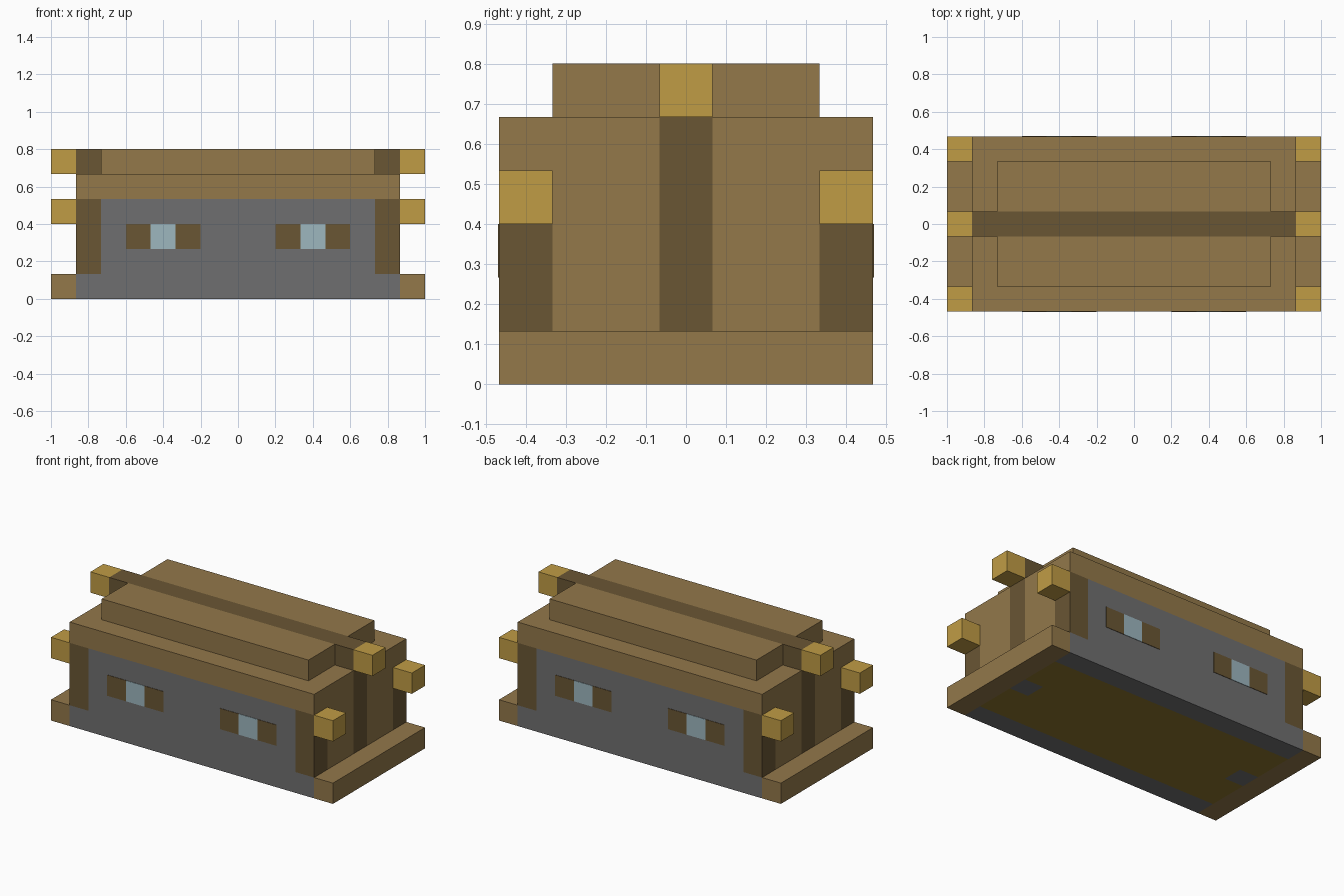
import bpy
import bmesh

if "Cube" in bpy.data.objects:
    bpy.data.objects.remove(bpy.data.objects["Cube"], do_unlink=True)

U = 2 / 15  # edge of one building block


def srgb(r, g, b):
    def lin(c):
        c /= 255
        return c / 12.92 if c <= 0.04045 else ((c + 0.055) / 1.055) ** 2.4
    return (lin(r), lin(g), lin(b), 1)


def material(name, rgb):
    m = bpy.data.materials.new(name)
    m.use_nodes = True
    m.diffuse_color = srgb(*rgb)
    bsdf = next(n for n in m.node_tree.nodes if n.type == 'BSDF_PRINCIPLED')
    bsdf.inputs["Base Color"].default_value = m.diffuse_color
    return m


tan = material("tan wood", (147, 120, 74))
dark = material("dark timber", (106, 86, 52))
gold = material("golden beam end", (192, 156, 69))
stone = material("grey stone", (111, 111, 112))
glass = material("pale blue glass", (158, 183, 191))
olive = material("olive floor", (142, 118, 46))


def block(name, mat, x, y, z, mirror=""):
    """Box from (min, max) ranges in block units, mirrored across the named axes."""
    mesh = bpy.data.meshes.new(name)
    bm = bmesh.new()
    bmesh.ops.create_cube(bm, size=1)
    for v in bm.verts:
        v.co = [r[0] * U if c < 0 else r[1] * U for c, r in zip(v.co, (x, y, z))]
    bm.to_mesh(mesh)
    bm.free()
    mesh.materials.append(mat)
    obj = bpy.data.objects.new(name, mesh)
    bpy.context.collection.objects.link(obj)
    if mirror:
        mod = obj.modifiers.new("Mirror", 'MIRROR')
        mod.use_axis = ["X" in mirror, "Y" in mirror, False]
        mod.use_mirror_merge = False
    return obj


# Shared ranges
length = (-6.5, 6.5)
inner = (-5.5, 5.5)
end = (5.5, 6.5)
tip = (6.5, 7.5)
middle = (-0.5, 0.5)
half = (0.5, 2.5)
outer = (2.5, 3.5)
ground = (0, 1)
storey = (1, 4)

# Foundation
block("foundation_sill", stone, length, outer, ground, "Y")
block("end_step", tan, tip, (-3.5, 3.5), ground, "X")
block("floor", olive, inner, (-2.5, 2.5), ground)
block("floor_end", olive, end, half, ground, "XY")
block("post_footing", stone, end, middle, ground, "X")

# Walls and posts
block("long_wall", stone, inner, outer, storey, "Y")
block("corner_post", dark, end, outer, storey, "XY")
block("end_panel", tan, end, half, storey, "XY")
block("gable_post", dark, end, middle, (1, 5), "X")

# Stepped roof
block("lower_roof", tan, length, (0.5, 3.5), (4, 5), "Y")
block("upper_roof", tan, inner, half, (5, 6), "Y")
block("ridge_beam", dark, length, middle, (5, 6))

# Projecting beam ends
block("ridge_beam_end", gold, tip, middle, (5, 6), "X")
block("eave_beam_end", gold, tip, outer, (3, 4), "XY")

# Windows with shutters, as thin plates on both long walls
plate = (3.5, 3.52)
block("window_pane", glass, (2.5, 3.5), plate, (2, 3), "XY")
block("inner_shutter", dark, (1.5, 2.5), plate, (2, 3), "XY")
block("outer_shutter", dark, (3.5, 4.5), plate, (2, 3), "XY")
